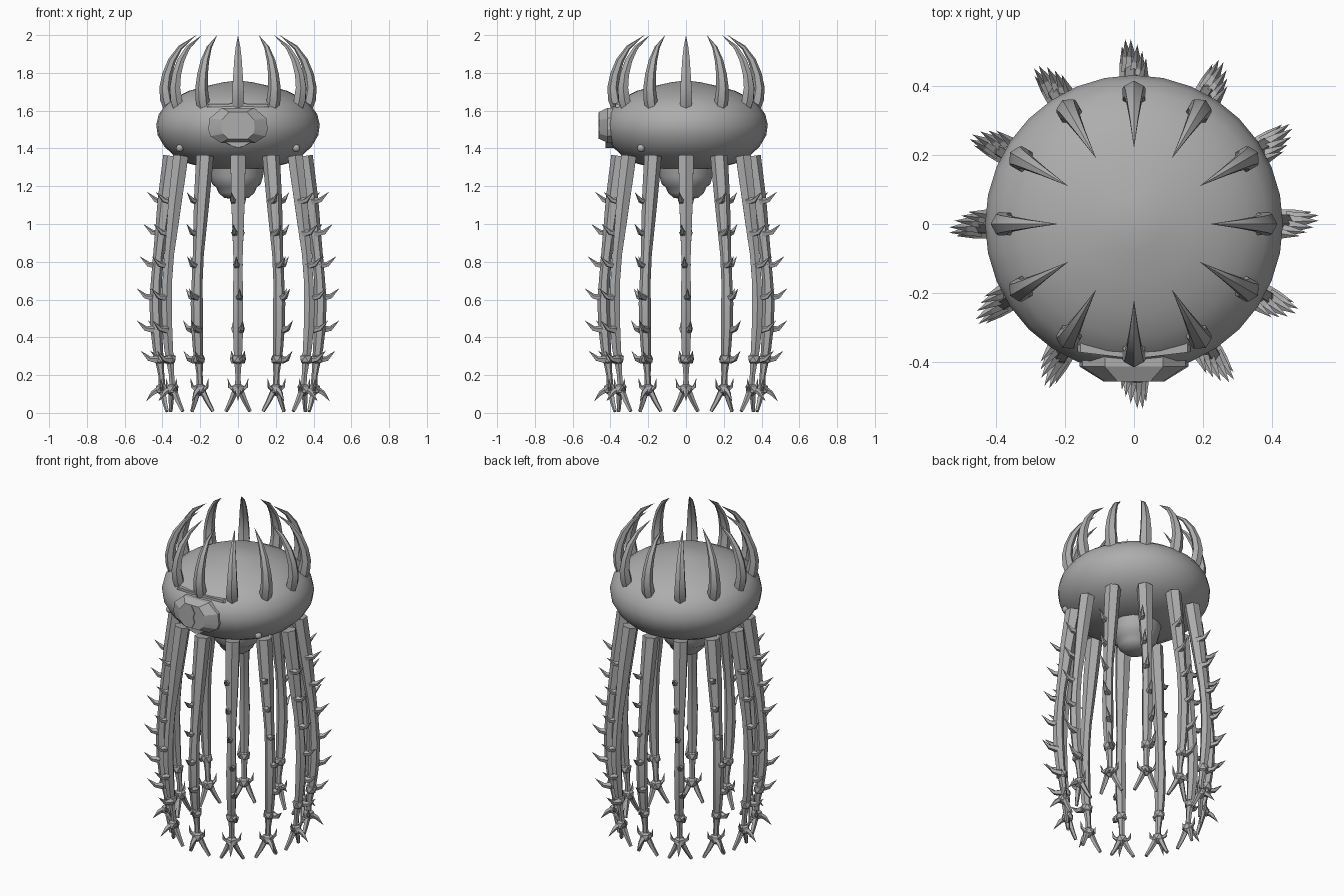
import bpy, bmesh, math
from mathutils import Vector, Matrix

cube = bpy.data.objects.get("Cube")
if cube:
    bpy.data.objects.remove(cube, do_unlink=True)

grey = bpy.data.materials.new("stone grey")
grey.use_nodes = True
GREY = (0.42, 0.42, 0.42, 1)
grey.diffuse_color = GREY
grey.node_tree.nodes["Principled BSDF"].inputs["Base Color"].default_value = GREY


def to_mesh(bm, name, angle=35):
    bmesh.ops.recalc_face_normals(bm, faces=bm.faces)
    me = bpy.data.meshes.new(name)
    bm.to_mesh(me)
    bm.free()
    me.materials.append(grey)
    me.shade_smooth()
    me.set_sharp_from_angle(angle=math.radians(angle))
    return me


def place(me, name, loc=(0, 0, 0), turn=0.0):
    ob = bpy.data.objects.new(name, me)
    ob.location = loc
    ob.rotation_euler.z = turn
    bpy.context.collection.objects.link(ob)
    return ob


def tube(bm, path, radii, sides=6, flat=1.0):
    """Sweep a polygon along a path; radii of 0 close to a point."""
    pts = [Vector(p) for p in path]
    rings = []
    for i, p in enumerate(pts):
        t = (pts[min(i + 1, len(pts) - 1)] - pts[max(i - 1, 0)]).normalized()
        ref = Vector((0, 1, 0)) if abs(t.y) < 0.9 else Vector((1, 0, 0))
        n = t.cross(ref).normalized()
        b = t.cross(n)
        if radii[i] == 0:
            rings.append([bm.verts.new(p)])
            continue
        ring = []
        for k in range(sides):
            a = 2 * math.pi * k / sides
            ring.append(bm.verts.new(p + radii[i] * (n * math.cos(a) * flat + b * math.sin(a))))
        rings.append(ring)
    for r, s in zip(rings, rings[1:]):
        for k in range(sides):
            j = (k + 1) % sides
            if len(s) == 1:
                bm.faces.new((r[k], r[j], s[0]))
            else:
                bm.faces.new((r[k], r[j], s[j], s[k]))
    for end in (rings[0], rings[-1]):
        if len(end) > 2:
            bm.faces.new(end)


def lathe(profile, name, segments, angle=40):
    bm = bmesh.new()
    vs = [bm.verts.new((r, 0, z)) for r, z in profile]
    edges = [bm.edges.new(e) for e in zip(vs, vs[1:])]
    bmesh.ops.spin(bm, geom=vs + edges, axis=(0, 0, 1), cent=(0, 0, 0),
                   angle=2 * math.pi, steps=segments, use_duplicate=False)
    bmesh.ops.remove_doubles(bm, verts=bm.verts, dist=1e-4)
    return to_mesh(bm, name, angle)


def ball(bm, centre, r):
    bmesh.ops.create_icosphere(bm, subdivisions=1, radius=r, matrix=Matrix.Translation(centre))


# Flattened bell body with a slightly pointed crown
place(lathe([(0, 1.76), (0.08, 1.75), (0.17, 1.73), (0.26, 1.705), (0.33, 1.67), (0.385, 1.63),
             (0.42, 1.58), (0.433, 1.525), (0.425, 1.47), (0.39, 1.41), (0.34, 1.363),
             (0.26, 1.32), (0.16, 1.295), (0, 1.285)], "body", 32), "body")

# Mouth hanging beneath the body
place(lathe([(0.15, 1.30), (0.14, 1.25), (0.128, 1.21), (0.108, 1.195), (0.095, 1.165),
             (0.065, 1.138), (0, 1.13)], "mouth", 16), "mouth", (-0.008, 0, 0))

# Curved crown horn
bm = bmesh.new()
tube(bm, [(0.365, 0, 1.61), (0.378, 0, 1.66), (0.386, 0, 1.72), (0.376, 0, 1.79), (0.350, 0, 1.865),
          (0.305, 0, 1.935), (0.22, 0, 2.0)],
     [0.032, 0.038, 0.034, 0.029, 0.023, 0.014, 0], 6, 0.9)
horn = to_mesh(bm, "horn", 25)

# Long drooping tentacle with an ankle knob
bm = bmesh.new()
tube(bm, [(0.35, 0, 1.36), (0.366, 0, 1.25), (0.385, 0, 1.12), (0.402, 0, 0.98), (0.420, 0, 0.84),
          (0.432, 0, 0.70), (0.437, 0, 0.58), (0.433, 0, 0.45), (0.424, 0, 0.34), (0.415, 0, 0.27),
          (0.406, 0, 0.20), (0.400, 0, 0.12)],
     [0.046, 0.044, 0.041, 0.035, 0.029, 0.029, 0.032, 0.031, 0.027, 0.022, 0.016, 0.018], 6)
ball(bm, (0.417, 0, 0.285), 0.036)
tentacle = to_mesh(bm, "tentacle", 28)

# Thorns on the outer side, drifting across the tentacle as they descend
bm = bmesh.new()
for x, z, y in [(0.39, 1.12, -0.022), (0.41, 0.95, -0.015), (0.43, 0.78, -0.006),
                (0.445, 0.61, 0.006), (0.445, 0.44, 0.016), (0.425, 0.28, 0.022)]:
    tube(bm, [(x, y, z), (x + 0.045, y * 1.3, z + 0.006), (x + 0.092, y * 1.6, z + 0.05)],
         [0.022, 0.014, 0], 5)
thorns = to_mesh(bm, "thorns", 25)

# Foot: knob, two long toes, two side barbs and one outer claw
bm = bmesh.new()
ball(bm, (0.402, 0, 0.125), 0.037)
for s in (-1, 1):
    tube(bm, [(0.400, s * 0.012, 0.12), (0.388, s * 0.038, 0.06), (0.375, s * 0.064, 0.008)],
         [0.018, 0.014, 0.010], 5)
    tube(bm, [(0.402, s * 0.02, 0.125), (0.405, s * 0.045, 0.14), (0.408, s * 0.055, 0.185)],
         [0.015, 0.009, 0], 5)
tube(bm, [(0.41, 0, 0.13), (0.45, 0, 0.105), (0.488, 0, 0.06)], [0.018, 0.013, 0], 5)
foot = to_mesh(bm, "foot", 28)

# Twelve of each around the body
for i in range(12):
    turn = math.radians(30 * i)
    for me in (horn, tentacle, thorns, foot):
        place(me, f"{me.name}_{i + 1}", turn=turn)


def slab(name, outline, y_back, y_front, shrink=1.0, centre=(0, 0), bow=0.0):
    """Extrude an x-z outline towards the front, scaling its front face."""
    bm = bmesh.new()
    cx, cz = centre
    back = [bm.verts.new((x, y_back + bow * abs(x - cx), z)) for x, z in outline]
    front = [bm.verts.new((cx + (x - cx) * shrink, y_front + bow * abs(x - cx) * shrink,
                           cz + (z - cz) * (shrink + 1) / 2)) for x, z in outline]
    bm.faces.new(back)
    bm.faces.new(front)
    for k in range(len(outline)):
        j = (k + 1) % len(outline)
        bm.faces.new((back[k], back[j], front[j], front[k]))
    return place(to_mesh(bm, name, 20), name)


# Large front eye: socket, bulging lens, lower lid and slit pupil
eye = [(-0.158, 1.50), (-0.15, 1.56), (-0.085, 1.615), (0.085, 1.615), (0.15, 1.56), (0.158, 1.50),
       (0.145, 1.465), (0.09, 1.43), (-0.09, 1.43), (-0.145, 1.465)]
slab("eye_socket", eye, -0.34, -0.415, 1.0, (0, 1.52))
slab("eye_lens", eye, -0.415, -0.458, 0.56, (0, 1.52))
slab("lower_lid", [(-0.10, 1.445), (0.10, 1.445), (0.03, 1.41), (0, 1.402), (-0.03, 1.41)],
     -0.34, -0.425, 0.9, (0, 1.43))
slab("pupil", [(0, 1.59), (0.022, 1.55), (0.012, 1.52), (0.022, 1.49), (0, 1.45),
               (-0.022, 1.49), (-0.012, 1.52), (-0.022, 1.55)], -0.457, -0.463, 1.0, (0, 1.52))

# Brow bars above the eye, and a small wart on each side
for side, s in (("left", 1), ("right", -1)):
    slab("brow_" + side, [(s * 0.03, 1.622), (s * 0.165, 1.618), (s * 0.155, 1.634), (s * 0.03, 1.637)],
         -0.33, -0.392, 1.0, (0, 1.63), 0.12)
    bm = bmesh.new()
    bmesh.ops.create_uvsphere(bm, u_segments=10, v_segments=6, radius=0.021)
    place(to_mesh(bm, "wart"), "wart_" + side, (s * 0.308, -0.238, 1.402))
